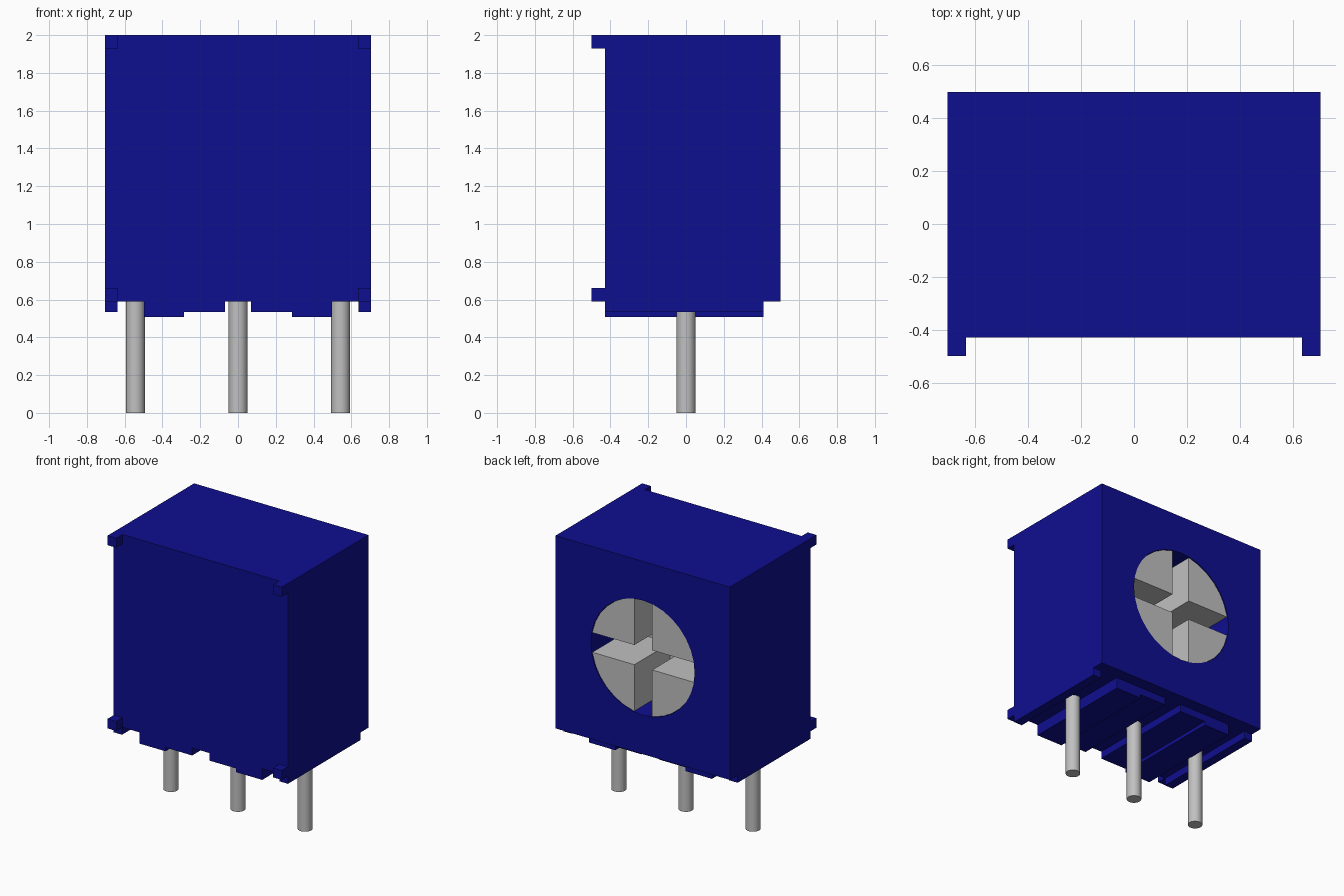
import bpy
import bmesh
import math
from mathutils import Matrix

if "Cube" in bpy.data.objects:
    bpy.data.objects.remove(bpy.data.objects["Cube"], do_unlink=True)


def material(name, color):
    m = bpy.data.materials.new(name)
    m.diffuse_color = (*color, 1)
    m.use_nodes = True
    bsdf = next(n for n in m.node_tree.nodes if n.type == "BSDF_PRINCIPLED")
    bsdf.inputs["Base Color"].default_value = (*color, 1)
    return m


BLUE = material("deep blue plastic", (0.0045, 0.0045, 0.28))
GREY = material("light grey metal", (0.53, 0.53, 0.53))


def finish(name, bm, mat):
    bmesh.ops.recalc_face_normals(bm, faces=bm.faces)
    mesh = bpy.data.meshes.new(name)
    bm.to_mesh(mesh)
    bm.free()
    mesh.materials.append(mat)
    ob = bpy.data.objects.new(name, mesh)
    bpy.context.collection.objects.link(ob)
    return ob


def box(name, x, y, z, mat=BLUE):
    """Box given by its (min, max) range on each axis."""
    bm = bmesh.new()
    bmesh.ops.create_cube(bm, size=1)
    for v in bm.verts:
        for i, (lo, hi) in enumerate((x, y, z)):
            v.co[i] = lo if v.co[i] < 0 else hi
    return finish(name, bm, mat)


def cylinder(name, radius, depth, centre, mat, along_y=False, sides=32):
    bm = bmesh.new()
    turn = Matrix.Rotation(math.pi / 2 if along_y else 0, 4, "X")
    bmesh.ops.create_cone(bm, cap_ends=True, segments=sides, radius1=radius,
                          radius2=radius, depth=depth,
                          matrix=Matrix.Translation(centre) @ turn)
    return finish(name, bm, mat)


def select(ob):
    bpy.ops.object.select_all(action="DESELECT")
    ob.select_set(True)
    bpy.context.view_layer.objects.active = ob


def cut(ob, cutter):
    """Subtract the cutter, then discard it."""
    mod = ob.modifiers.new("cut", "BOOLEAN")
    mod.operation = "DIFFERENCE"
    mod.solver = "EXACT"
    mod.object = cutter
    select(ob)
    bpy.ops.object.modifier_apply(modifier=mod.name)
    bpy.data.objects.remove(cutter, do_unlink=True)


def smooth(ob):
    select(ob)
    bpy.ops.object.shade_smooth_by_angle(angle=math.radians(30))


W, FRONT, BACK = 0.705, -0.43, 0.5
BASE, TOP, DIAL_Z = 0.59, 2.0, 1.295

# Housing with a blind round bore in the back
housing = box("housing", (-W, W), (FRONT, BACK), (BASE, TOP))
cut(housing, cylinder("bore_cutter", 0.42, 1.0, (0, 0.55, DIAL_Z), BLUE, True))
smooth(housing)

# Adjusting dial with a deep cross slot
dial = cylinder("adjusting_dial", 0.418, 0.54, (0, 0.224, DIAL_Z), GREY, True)
S = 0.072
cut(dial, box("slot_cutter_a", (-S, S), (0.08, 0.7),
              (DIAL_Z - 0.6, DIAL_Z + 0.6), GREY))
cut(dial, box("slot_cutter_b", (-0.6, 0.6), (0.08, 0.7),
              (DIAL_Z - S, DIAL_Z + S), GREY))
smooth(dial)

# Mirrored spacer studs, underside rails and stepped pads
for side, s in (("left", 1), ("right", -1)):
    def span(a, b):
        return tuple(sorted((a * s, b * s)))
    box(f"{side}_upper_stud", span(0.635, W), (-0.5, FRONT), (1.93, TOP))
    box(f"{side}_lower_stud", span(0.635, W), (-0.5, FRONT), (BASE, 0.66))
    box(f"{side}_base_rail", span(0.637, W), (FRONT, 0.41), (0.535, BASE))
    box(f"{side}_inner_pad", span(0.07, 0.285), (FRONT, 0.41), (0.535, BASE))
    box(f"{side}_outer_pad", span(0.285, 0.497), (FRONT, 0.41), (0.508, BASE))

# Three round pins
for name, x in (("left", 0.543), ("middle", 0), ("right", -0.543)):
    smooth(cylinder(f"{name}_pin", 0.05, 0.6, (x, 0, 0.3), GREY, sides=24))
